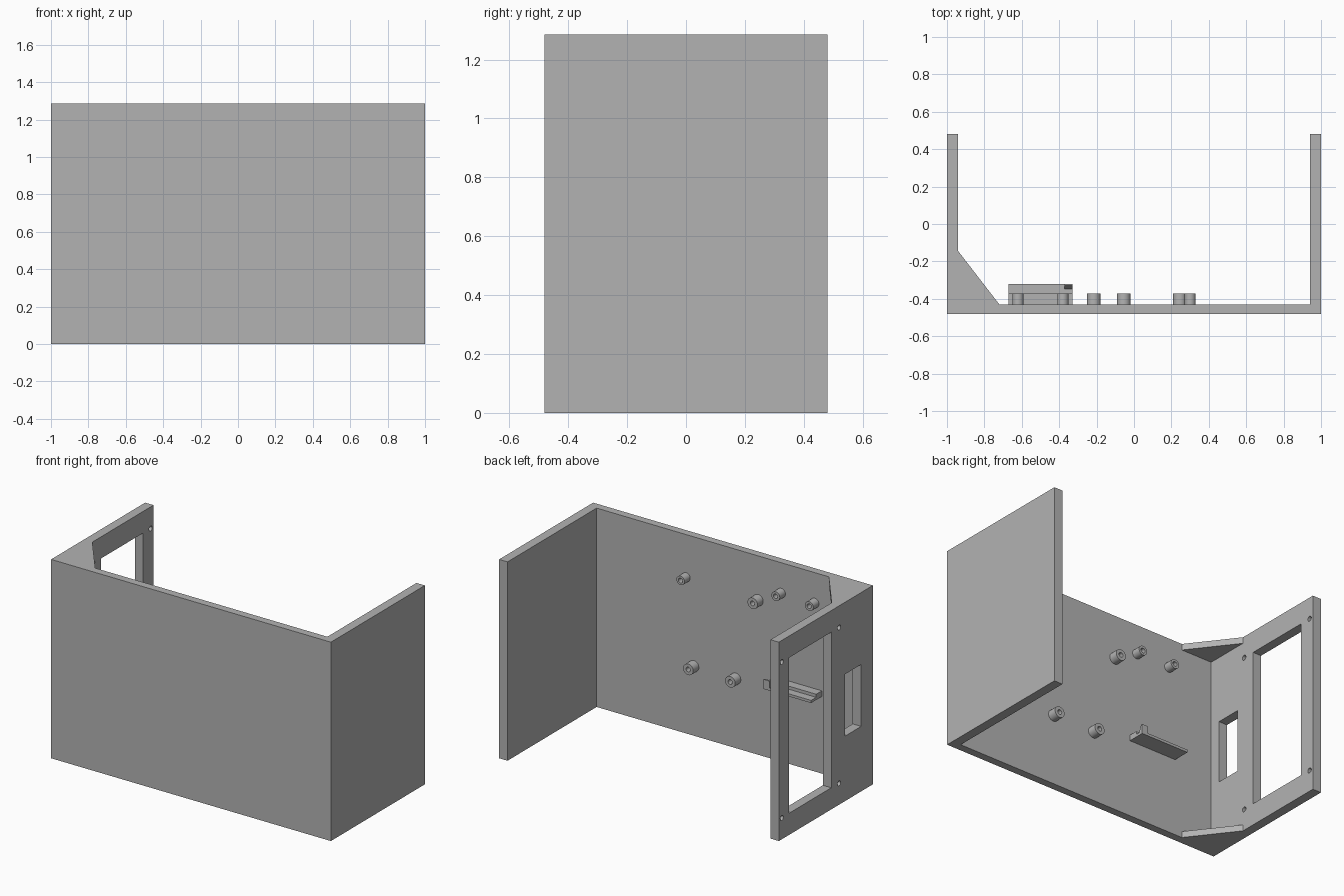
import bpy, bmesh, math
from mathutils import Matrix, Vector

old = bpy.data.objects.get("Cube")
if old:
    bpy.data.objects.remove(old, do_unlink=True)

grey = bpy.data.materials.new("plain grey")
grey.use_nodes = True
colour = (0.45, 0.45, 0.45, 1)
grey.diffuse_color = colour
grey.node_tree.nodes["Principled BSDF"].inputs["Base Color"].default_value = colour

HEIGHT = 1.285
BACK, FLOOR, RIM = -0.48, -0.43, 0.48
WALL = 0.94


def finish(bm, name):
    bmesh.ops.recalc_face_normals(bm, faces=bm.faces)
    mesh = bpy.data.meshes.new(name)
    bm.to_mesh(mesh)
    bm.free()
    mesh.materials.append(grey)
    obj = bpy.data.objects.new(name, mesh)
    bpy.context.collection.objects.link(obj)
    return obj


def prism(name, points, direction):
    """Extrude a closed outline along a direction."""
    bm = bmesh.new()
    face = bm.faces.new([bm.verts.new(p) for p in points])
    new = bmesh.ops.extrude_face_region(bm, geom=[face])["geom"]
    moved = [v for v in new if isinstance(v, bmesh.types.BMVert)]
    bmesh.ops.translate(bm, verts=moved, vec=direction)
    return finish(bm, name)


def cut(target, cutter):
    cutter.hide_render = True
    mod = target.modifiers.new("cut", "BOOLEAN")
    mod.operation = "DIFFERENCE"
    mod.solver = "EXACT"
    mod.object = cutter
    bpy.context.view_layer.objects.active = target
    bpy.ops.object.modifier_apply(modifier=mod.name)
    bpy.data.objects.remove(cutter, do_unlink=True)


def smooth(obj):
    bpy.ops.object.select_all(action="DESELECT")
    obj.select_set(True)
    bpy.context.view_layer.objects.active = obj
    bpy.ops.object.shade_smooth_by_angle(angle=math.radians(35))


# U-shaped shell
outline = [(-1, BACK), (1, BACK), (1, RIM), (WALL, RIM),
           (WALL, FLOOR), (-WALL, FLOOR), (-WALL, RIM), (-1, RIM)]
shell = prism("shell", [(x, y, 0) for x, y in outline], (0, 0, HEIGHT))

# Screen window and small slot through one wall
for y0, y1, z0, z1 in [(-0.055, 0.375, 0.14, 1.145), (-0.36, -0.193, 0.42, 0.82)]:
    corners = [(y0, z0), (y1, z0), (y1, z1), (y0, z1)]
    cut(shell, prism("opening_cutter", [(-1.1, y, z) for y, z in corners], (0.3, 0, 0)))

# Screw holes around the window
for y in (-0.135, 0.45):
    for z in (0.138, 1.145):
        bm = bmesh.new()
        spot = Matrix.Translation((-0.97, y, z)) @ Matrix.Rotation(math.pi / 2, 4, "Y")
        bmesh.ops.create_cone(bm, cap_ends=True, segments=20, radius1=0.016,
                              radius2=0.016, depth=0.3, matrix=spot)
        cut(shell, finish(bm, "screw_cutter"))
smooth(shell)

# Corner gussets at the top and bottom
GUSSET = 0.04
for name, z in (("bottom_gusset", 0), ("top_gusset", HEIGHT - GUSSET)):
    prism(name, [(-WALL, FLOOR, z), (-0.72, FLOOR, z), (-WALL, -0.145, z)], (0, 0, GUSSET))

# Hollow standoffs on the back panel
standoffs = [(-0.62, 1.09, 0.03), (-0.38, 1.09, 0.03), (-0.215, 1.0, 0.036),
             (0.3, 1.01, 0.029), (0.245, 0.45, 0.036), (-0.055, 0.45, 0.036)]
for i, (x, z, radius) in enumerate(standoffs):
    bm = bmesh.new()
    top, bore = -0.372, 0.015
    section = [(radius, FLOOR), (radius, top), (bore, top), (bore, FLOOR)]
    verts = [bm.verts.new((x + r, y, z)) for r, y in section]
    edges = [bm.edges.new(pair) for pair in zip(verts, verts[1:])]
    bmesh.ops.spin(bm, geom=verts + edges, cent=(x, 0, z), axis=(0, 1, 0),
                   angle=math.tau, steps=28, use_merge=True)
    bmesh.ops.remove_doubles(bm, verts=bm.verts, dist=0.0001)
    smooth(finish(bm, f"standoff_{i + 1}"))

# Stepped support ledge with a hooked end stop
LEFT, RIGHT, TIP, BASE = -0.67, -0.33, -0.32, 0.498
ledge = [(FLOOR, BASE), (TIP, BASE), (TIP, 0.515), (-0.372, 0.515),
         (-0.372, 0.535), (FLOOR, 0.535)]
prism("support_ledge", [(LEFT, y, z) for y, z in ledge], (RIGHT - LEFT, 0, 0))
hook = [(TIP, 0.515), (TIP, 0.56), (-0.33, 0.56), (-0.347, 0.515)]
prism("ledge_end_stop", [(-0.372, y, z) for y, z in hook], (0.042, 0, 0))
